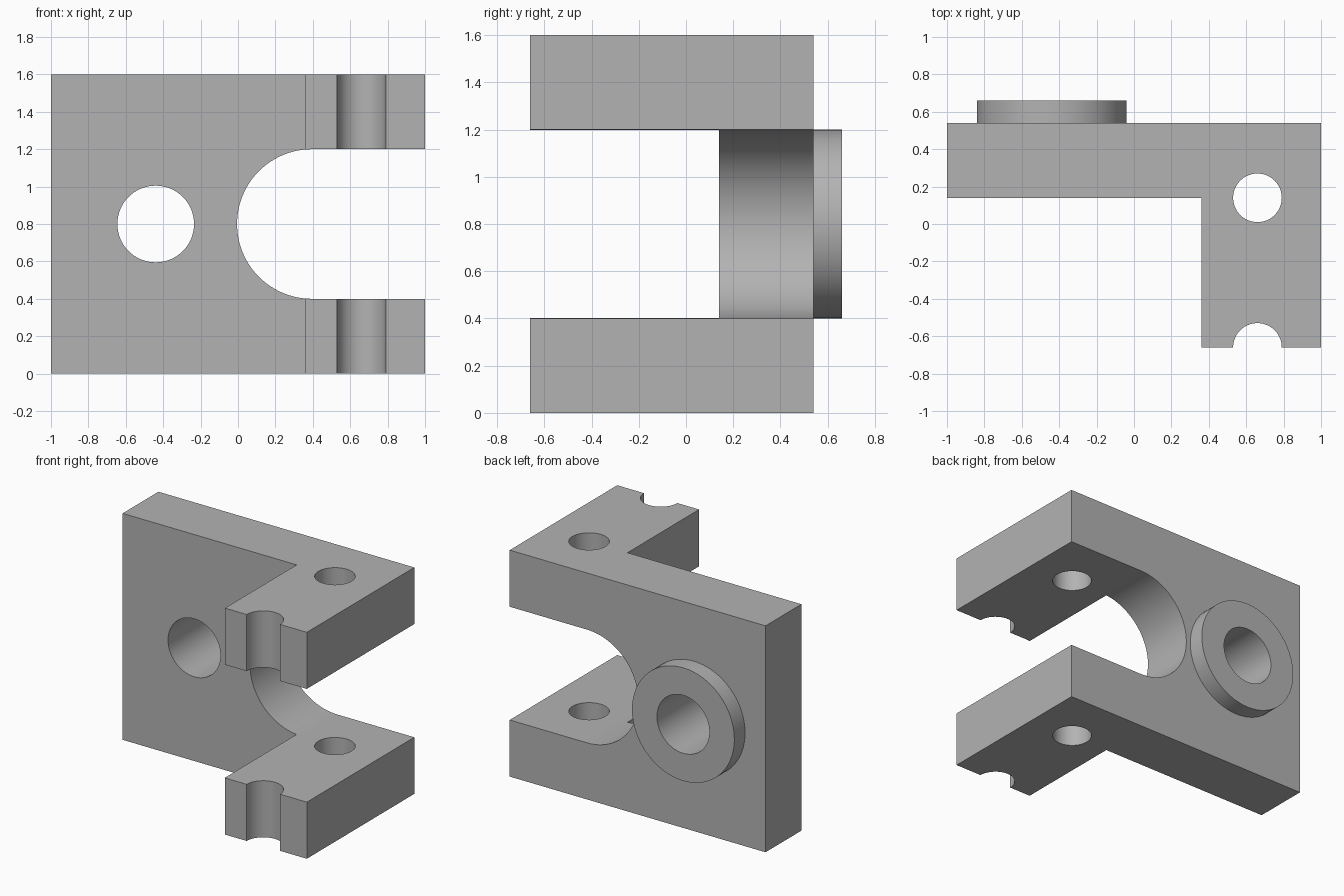
import bpy, bmesh, math
from mathutils import Matrix, Vector

cube = bpy.data.objects.get("Cube")
if cube:
    bpy.data.objects.remove(cube, do_unlink=True)

metal = bpy.data.materials.new("plain grey")
metal.use_nodes = True
GREY = (0.45, 0.45, 0.45, 1)
metal.diffuse_color = GREY
metal.node_tree.nodes["Principled BSDF"].inputs["Base Color"].default_value = GREY


def new_object(name, bm):
    bmesh.ops.recalc_face_normals(bm, faces=bm.faces)
    mesh = bpy.data.meshes.new(name)
    bm.to_mesh(mesh)
    bm.free()
    mesh.materials.append(metal)
    obj = bpy.data.objects.new(name, mesh)
    bpy.context.collection.objects.link(obj)
    return obj


def prism(name, outline, offset):
    """Extrude a closed outline of 3D points along an offset."""
    bm = bmesh.new()
    face = bm.faces.new([bm.verts.new(p) for p in outline])
    moved = bmesh.ops.extrude_face_region(bm, geom=[face], use_keep_orig=True)["geom"]
    bmesh.ops.translate(bm, vec=Vector(offset),
                        verts=[g for g in moved if isinstance(g, bmesh.types.BMVert)])
    return new_object(name, bm)


def cylinder(name, center, radius, depth, axis):
    turn = Matrix.Rotation(math.pi / 2, 4, 'X') if axis == 'Y' else Matrix()
    bm = bmesh.new()
    bmesh.ops.create_cone(bm, cap_ends=True, segments=64, radius1=radius, radius2=radius,
                          depth=depth, matrix=Matrix.Translation(center) @ turn)
    return new_object(name, bm)


def combine(target, tool, operation):
    """Apply a boolean and discard the tool."""
    tool.hide_render = True
    mod = target.modifiers.new(tool.name, 'BOOLEAN')
    mod.operation = operation
    mod.solver = 'EXACT'
    mod.object = tool
    bpy.context.view_layer.objects.active = target
    bpy.ops.object.modifier_apply(modifier=mod.name)
    bpy.data.objects.remove(tool, do_unlink=True)


# Plate and arms as one L-shaped block
HEIGHT, MID = 1.6, 0.8
FRONT, INNER, BACK = -0.66, 0.14, 0.54
ARM = 0.36
corners = [(-1, BACK), (-1, INNER), (ARM, INNER), (ARM, FRONT), (1, FRONT), (1, BACK)]
bracket = prism("bracket_body", [(x, y, 0) for x, y in corners], (0, 0, HEIGHT))

# Round-ended slot that splits the block into two arms
SLOT_X, SLOT_R = 0.395, 0.4
slot = [(1.2, -1, MID + SLOT_R)]
for i in range(49):
    a = math.pi / 2 + math.pi * i / 48
    slot.append((SLOT_X + SLOT_R * math.cos(a), -1, MID + SLOT_R * math.sin(a)))
slot.append((1.2, -1, MID - SLOT_R))
combine(bracket, prism("slot_cutter", slot, (0, 2, 0)), 'DIFFERENCE')

# Raised ring on the back, then its through hole
BOSS_X = -0.44
combine(bracket, cylinder("boss", (BOSS_X, 0.56, MID), 0.4, 0.2, 'Y'), 'UNION')
combine(bracket, cylinder("bore_cutter", (BOSS_X, 0.4, MID), 0.205, 1, 'Y'), 'DIFFERENCE')

# Pin holes and half-round notches through both arms
for name, y in (("pin_hole_cutter", INNER), ("notch_cutter", FRONT)):
    combine(bracket, cylinder(name, (0.66, y, MID), 0.13, 2, 'Z'), 'DIFFERENCE')

# Smooth the round walls, keep the edges crisp
bpy.ops.object.select_all(action='DESELECT')
bracket.select_set(True)
bpy.context.view_layer.objects.active = bracket
bpy.ops.object.shade_smooth_by_angle(angle=math.radians(30))
